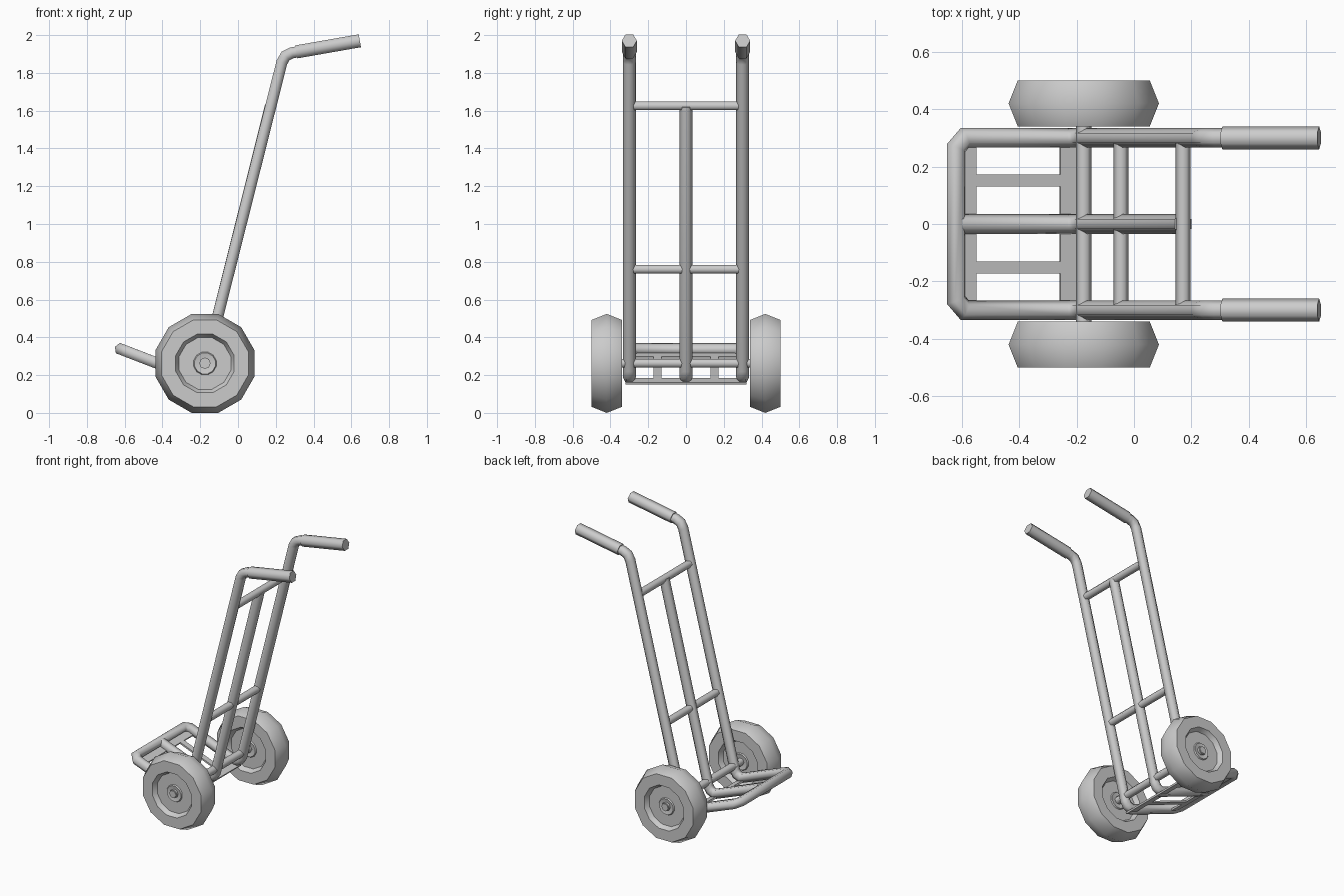
import bpy, bmesh, math
from mathutils import Vector, Matrix

if "Cube" in bpy.data.objects:
    bpy.data.objects.remove(bpy.data.objects["Cube"])


def finish(name, bm, angle):
    bmesh.ops.remove_doubles(bm, verts=bm.verts[:], dist=1e-5)
    bmesh.ops.recalc_face_normals(bm, faces=bm.faces[:])
    me = bpy.data.meshes.new(name)
    bm.to_mesh(me)
    bm.free()
    ob = bpy.data.objects.new(name, me)
    bpy.context.collection.objects.link(ob)
    bpy.ops.object.select_all(action='DESELECT')
    ob.select_set(True)
    bpy.context.view_layer.objects.active = ob
    bpy.ops.object.shade_smooth_by_angle(angle=math.radians(angle))
    return ob


def tube(name, path, r, ref=(0, 1, 0), sides=6):
    """Sweep a polygon along a path with mitred bends."""
    pts = [Vector(p) for p in path]
    dirs = [(b - a).normalized() for a, b in zip(pts, pts[1:])]
    u = Vector(ref)
    u = (u - u.dot(dirs[0]) * dirs[0]).normalized()
    w = dirs[0].cross(u)
    ring = [pts[0] + r * (math.cos(a) * u + math.sin(a) * w)
            for a in (2 * math.pi * i / sides for i in range(sides))]
    bm = bmesh.new()
    rows = [[bm.verts.new(v) for v in ring]]
    for i in range(1, len(pts)):
        d = dirs[i - 1]
        n = (d + dirs[min(i, len(dirs) - 1)]).normalized()
        ring = [v + d * ((pts[i] - v).dot(n) / d.dot(n)) for v in ring]
        rows.append([bm.verts.new(v) for v in ring])
    for a, b in zip(rows, rows[1:]):
        for k in range(sides):
            j = (k + 1) % sides
            bm.faces.new((a[k], a[j], b[j], b[k]))
    bm.faces.new(rows[0])
    bm.faces.new(rows[-1])
    return finish(name, bm, 65)


def toe_z(x):
    return 0.265 - 0.39 * (x + 0.435)


def upright_x(z):
    return -0.185 + 0.25 * (z - 0.2)


# Main frame: one bent tube, handle to toe loop to handle
HY = 0.3
side = [(0.40, 1.926), (0.285, 1.906), (0.252, 1.89), (0.232, 1.855),
        (-0.178, 0.23), (-0.195, 0.203), (-0.23, 0.187), (-0.59, toe_z(-0.59))]
half = [(x, HY, z) for x, z in side] + [(-0.62, 0.265, toe_z(-0.62))]
tube("main_frame", half + [(x, -y, z) for x, y, z in reversed(half)], 0.034)

# Centre tube
tube("centre_tube", [(upright_x(1.625), 0, 1.625)] + [(x, 0, z) for x, z in side[4:7]]
     + [(-0.615, 0, toe_z(-0.615))], 0.034)

# Hand grips
for s, label in ((1, "left"), (-1, "right")):
    tube("grip_" + label, [(0.308, s * HY, 1.911), (0.645, s * HY, 1.970)], 0.04)

# Cross bars and axle
for label, z in (("upper", 1.625), ("lower", 0.76)):
    x = upright_x(z)
    tube("cross_bar_" + label, [(x, -0.285, z), (x, 0.285, z)], 0.026, (1, 0, 0))
tube("axle", [(-0.175, -0.49, 0.263), (-0.175, 0.49, 0.263)], 0.027, (1, 0, 0))

# Toe plate: slats under the toe loop
bm = bmesh.new()
tilt = Matrix.Rotation(math.atan(0.39), 4, 'Y')
for x0, x1, y0, y1 in ((-0.258, -0.2, -0.32, 0.32), (-0.6, -0.55, -0.3, 0.3),
                       (-0.56, -0.25, 0.13, 0.172), (-0.56, -0.25, -0.172, -0.13)):
    x = (x0 + x1) / 2
    size = Matrix.Diagonal(((x1 - x0) * 1.07, y1 - y0, 0.012, 1))
    bmesh.ops.create_cube(bm, size=1, matrix=Matrix.Translation(
        (x, (y0 + y1) / 2, toe_z(x) - 0.017)) @ tilt @ size)
finish("toe_plate", bm, 30)

# Wheels: twelve-sided lathe, recessed hub on both faces
outer = [(0, 0.05), (0.03, 0.05), (0.055, 0.056), (0.06, 0.048), (0.137, 0.048),
         (0.155, 0.08), (0.23, 0.08)]
profile = outer + [(0.262, 0)] + [(r, -y) for r, y in reversed(outer)]
N = 12
for s, label in ((1, "left"), (-1, "right")):
    bm = bmesh.new()
    rows = []
    for i in range(N):
        a = 2 * math.pi * (i + 0.5) / N
        rows.append([bm.verts.new((
            -0.175 + r / math.cos(math.pi / N) * math.cos(a), s * 0.42 + y,
            0.262 + r / math.cos(math.pi / N) * math.sin(a))) for r, y in profile])
    for i in range(N):
        a, b = rows[i], rows[(i + 1) % N]
        for k in range(len(profile) - 1):
            bm.faces.new((a[k], a[k + 1], b[k + 1], b[k]))
    finish("wheel_" + label, bm, 45)
    # Hub cap
    tube("hub_cap_" + label, [(-0.175, s * 0.46, 0.263), (-0.175, s * 0.485, 0.263)],
         0.03, (1, 0, 0), 8)
